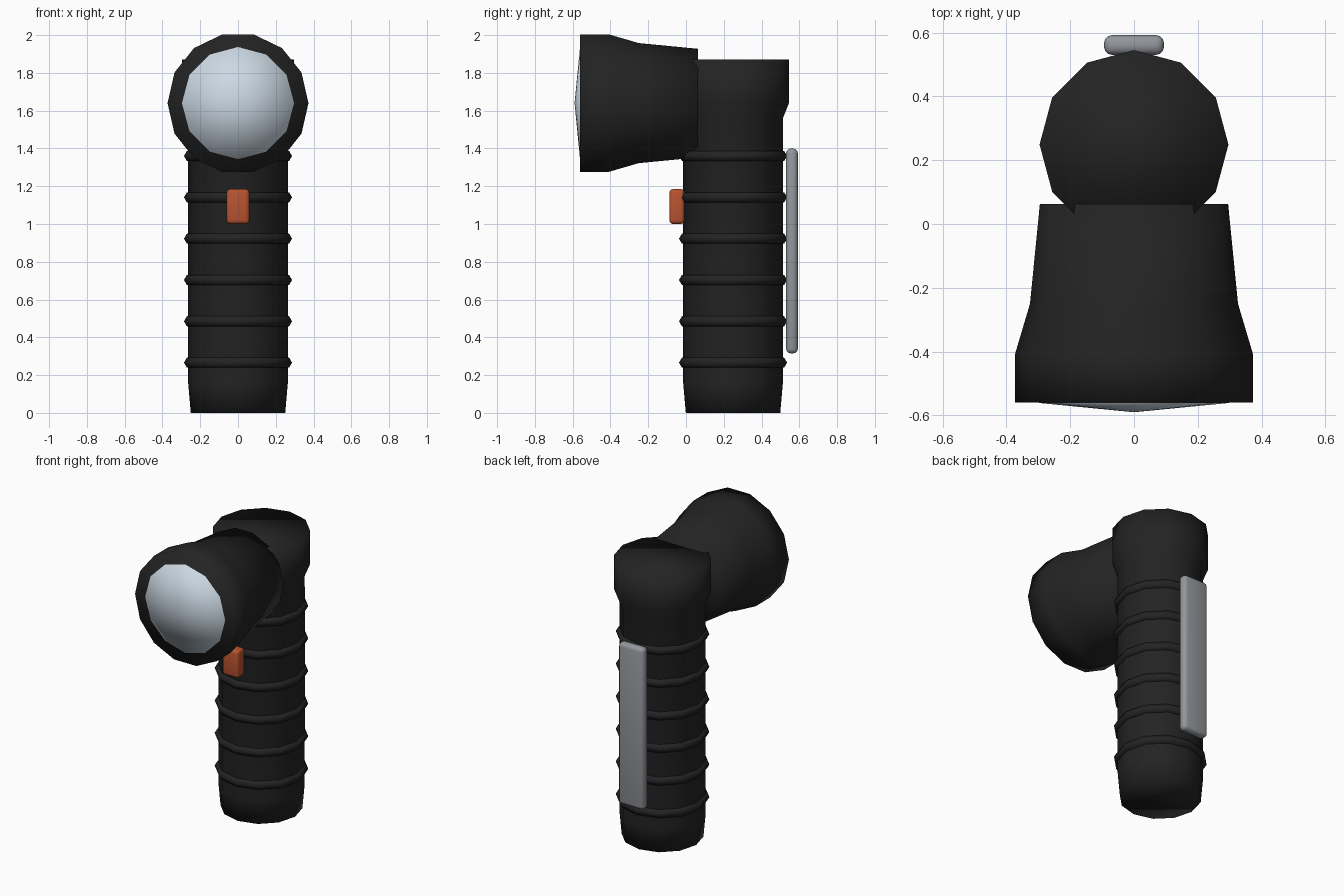
import bpy, bmesh, math
from mathutils import Matrix, Vector

if "Cube" in bpy.data.objects:
    bpy.data.objects.remove(bpy.data.objects["Cube"])


def material(name, rgb):
    m = bpy.data.materials.new(name)
    m.diffuse_color = (*rgb, 1)
    m.use_nodes = True
    m.node_tree.nodes["Principled BSDF"].inputs["Base Color"].default_value = m.diffuse_color
    return m


BLACK = material("black rubber", (0.017, 0.017, 0.017))
GLASS = material("pale lens glass", (0.60, 0.69, 0.77))
ORANGE = material("orange switch", (0.48, 0.088, 0.03))
STEEL = material("grey steel", (0.29, 0.305, 0.33))

AXIS_Y = 0.249      # centre line of the handle
HEAD_Z = 1.64       # centre line of the lamp head
TO_FRONT = Matrix.Rotation(math.pi / 2, 4, 'X')   # local +z becomes -y


def finish(bm, name, mat, smooth=True):
    bmesh.ops.recalc_face_normals(bm, faces=bm.faces)
    for f in bm.faces:
        f.smooth = smooth
    me = bpy.data.meshes.new(name)
    bm.to_mesh(me)
    bm.free()
    me.materials.append(mat)
    ob = bpy.data.objects.new(name, me)
    bpy.context.collection.objects.link(ob)
    return ob


def lathe(name, profile, sides, mat, matrix, closed=False):
    """Turn (radius, height) points around local z; radius 0 gives a tip."""
    bm = bmesh.new()
    rings = []
    for r, h in profile:
        n = 1 if r == 0 else sides
        rings.append([bm.verts.new((r * math.cos(math.tau * i / sides),
                                    r * math.sin(math.tau * i / sides), h))
                      for i in range(n)])
    pairs = list(zip(rings, rings[1:]))
    if closed:
        pairs.append((rings[-1], rings[0]))
    for a, b in pairs:
        for i in range(sides):
            j = (i + 1) % sides
            if len(b) == 1:
                bm.faces.new((a[i], a[j], b[0]))
            else:
                bm.faces.new((a[i], a[j], b[j], b[i]))
    if not closed:
        for ring in (rings[0], rings[-1]):
            if len(ring) > 1:
                bm.faces.new(ring)
    bm.transform(matrix)
    return finish(bm, name, mat)


def rounded_box(name, lo, hi, radius, mat):
    lo, hi = Vector(lo), Vector(hi)
    bm = bmesh.new()
    bmesh.ops.create_cube(bm, size=1)
    bm.transform(Matrix.Translation((lo + hi) / 2) @ Matrix.Diagonal((*(hi - lo), 1)))
    bmesh.ops.bevel(bm, geom=bm.edges[:], offset=radius, segments=3,
                    profile=0.5, affect='EDGES')
    ob = finish(bm, name, mat)
    bpy.ops.object.select_all(action='DESELECT')
    ob.select_set(True)
    bpy.context.view_layer.objects.active = ob
    bpy.ops.object.shade_smooth_by_angle(angle=math.radians(35))
    return ob


# Handle with tapered foot and wider collar
lathe("handle", [(0.25, 0), (0.264, 0.16), (0.264, 1.56), (0.296, 1.64), (0.296, 1.87)],
      12, BLACK, Matrix.Translation((0, AXIS_Y, 0)))

# Grip rings
section = [(0.255 + 0.031 * math.cos(math.tau * k / 6), 0.031 * math.sin(math.tau * k / 6))
           for k in range(6)]
for i in range(6):
    lathe(f"grip_ring_{i + 1}", section, 12, BLACK,
          Matrix.Translation((0, AXIS_Y, 0.266 + 0.2188 * i)), closed=True)

# Flared lamp head pointing forward
lathe("lamp_head", [(0.295, -0.063), (0.326, 0.25), (0.373, 0.408), (0.373, 0.56)],
      14, BLACK, Matrix.Translation((0, 0, HEAD_Z)) @ TO_FRONT)

# Shallow conical lens
lathe("lens", [(0.297, 0.555), (0.297, 0.561), (0, 0.59)],
      12, GLASS, Matrix.Translation((0, 0, HEAD_Z)) @ TO_FRONT)

# Switch and belt clip
rounded_box("switch", (-0.06, -0.088, 1.0), (0.06, -0.008, 1.185), 0.02, ORANGE)
rounded_box("belt_clip", (-0.094, 0.53, 0.315), (0.094, 0.592, 1.40), 0.025, STEEL)
